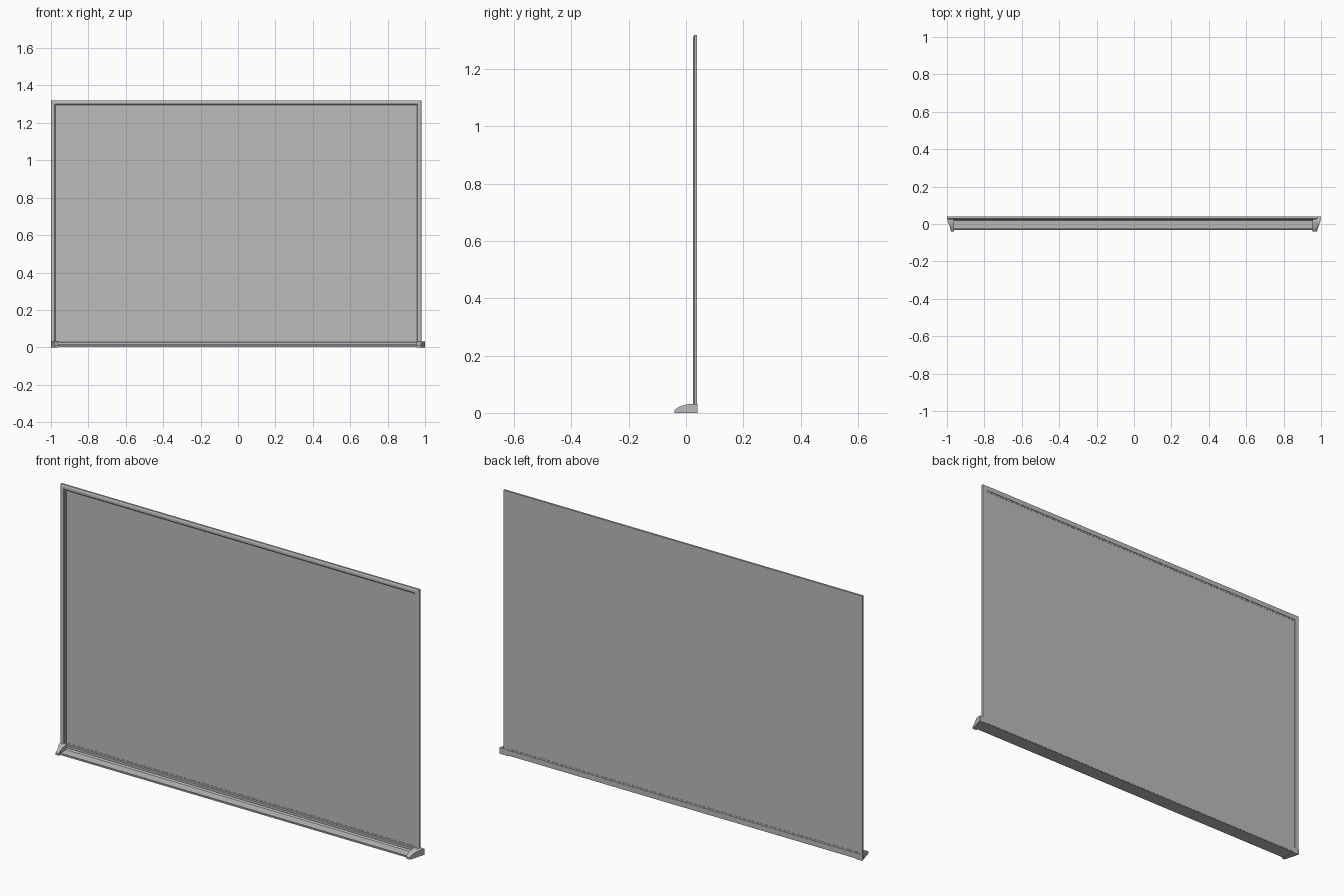
import bpy
import bmesh

cube = bpy.data.objects.get("Cube")
if cube:
    bpy.data.objects.remove(cube, do_unlink=True)

grey = bpy.data.materials.new("light_grey")
grey.use_nodes = True
colour = (0.5, 0.5, 0.5, 1)
grey.diffuse_color = colour
grey.node_tree.nodes["Principled BSDF"].inputs["Base Color"].default_value = colour

# Outer limits of the board
LEFT, RIGHT, BOTTOM, TOP = -1.0, 0.98, 0.005, 1.32


def finish(name, bm):
    bmesh.ops.recalc_face_normals(bm, faces=bm.faces)
    mesh = bpy.data.meshes.new(name)
    bm.to_mesh(mesh)
    bm.free()
    mesh.materials.append(grey)
    obj = bpy.data.objects.new(name, mesh)
    bpy.context.collection.objects.link(obj)
    return obj


def loft(name, sections, closed=False):
    """Join equal cross-sections, capping the ends of an open run."""
    bm = bmesh.new()
    rings = [[bm.verts.new(p) for p in s] for s in sections]
    pairs = list(zip(rings, rings[1:]))
    if closed:
        pairs.append((rings[-1], rings[0]))
    else:
        bm.faces.new(rings[0])
        bm.faces.new(rings[-1])
    n = len(rings[0])
    for a, b in pairs:
        for i in range(n):
            j = (i + 1) % n
            bm.faces.new((a[i], a[j], b[j], b[i]))
    return finish(name, bm)


def box(name, x0, x1, y0, y1, z0, z1):
    outline = [(y0, z0), (y1, z0), (y1, z1), (y0, z1)]
    return loft(name, [[(x, y, z) for y, z in outline] for x in (x0, x1)])


# Mitred frame: profile points are (inset from the outer edge, y)
profile = [(0, 0.039), (0, 0.029), (0.005, 0.026), (0.010, 0.025),
           (0.020, 0.025), (0.024, 0.028), (0.024, 0.039)]
corners = [(LEFT, BOTTOM, 1, 1), (RIGHT, BOTTOM, -1, 1),
           (RIGHT, TOP, -1, -1), (LEFT, TOP, 1, -1)]
loft("board_frame",
     [[(x + sx * d, y, z + sz * d) for d, y in profile] for x, z, sx, sz in corners],
     closed=True)

# Narrow inner trim and the writing panel
trim = [(0.022, 0.037), (0.022, 0.030), (0.031, 0.030), (0.031, 0.037)]
loft("inner_trim",
     [[(x + sx * d, y, z + sz * d) for d, y in trim] for x, z, sx, sz in corners],
     closed=True)
box("writing_panel", LEFT + 0.02, RIGHT - 0.02, 0.031, 0.036, BOTTOM + 0.02, TOP - 0.02)

# Pen tray with a low front lip and a raised back edge
tray = [(-0.033, 0.002), (0.038, 0.002), (0.038, 0.014), (0.024, 0.014),
        (0.018, 0.008), (-0.024, 0.006), (-0.029, 0.011), (-0.033, 0.009)]
loft("pen_tray", [[(x, y, z) for y, z in tray] for x in (-0.975, 0.965)])

# Flared end caps with a rounded top
cap = [(-0.04, 0), (0.04, 0), (0.04, 0.031), (0.012, 0.031),
       (-0.008, 0.027), (-0.026, 0.020), (-0.037, 0.013), (-0.04, 0.010)]
for name, side, inner in (("right_end_cap", -1, 0.962), ("left_end_cap", 1, 0.955)):
    outer = [(side * (1 - 0.022 * min(1, max(0, (0.022 - y) / 0.05))), y, z)
             for y, z in cap]
    loft(name, [[(side * inner, y, z) for y, z in cap], outer])
